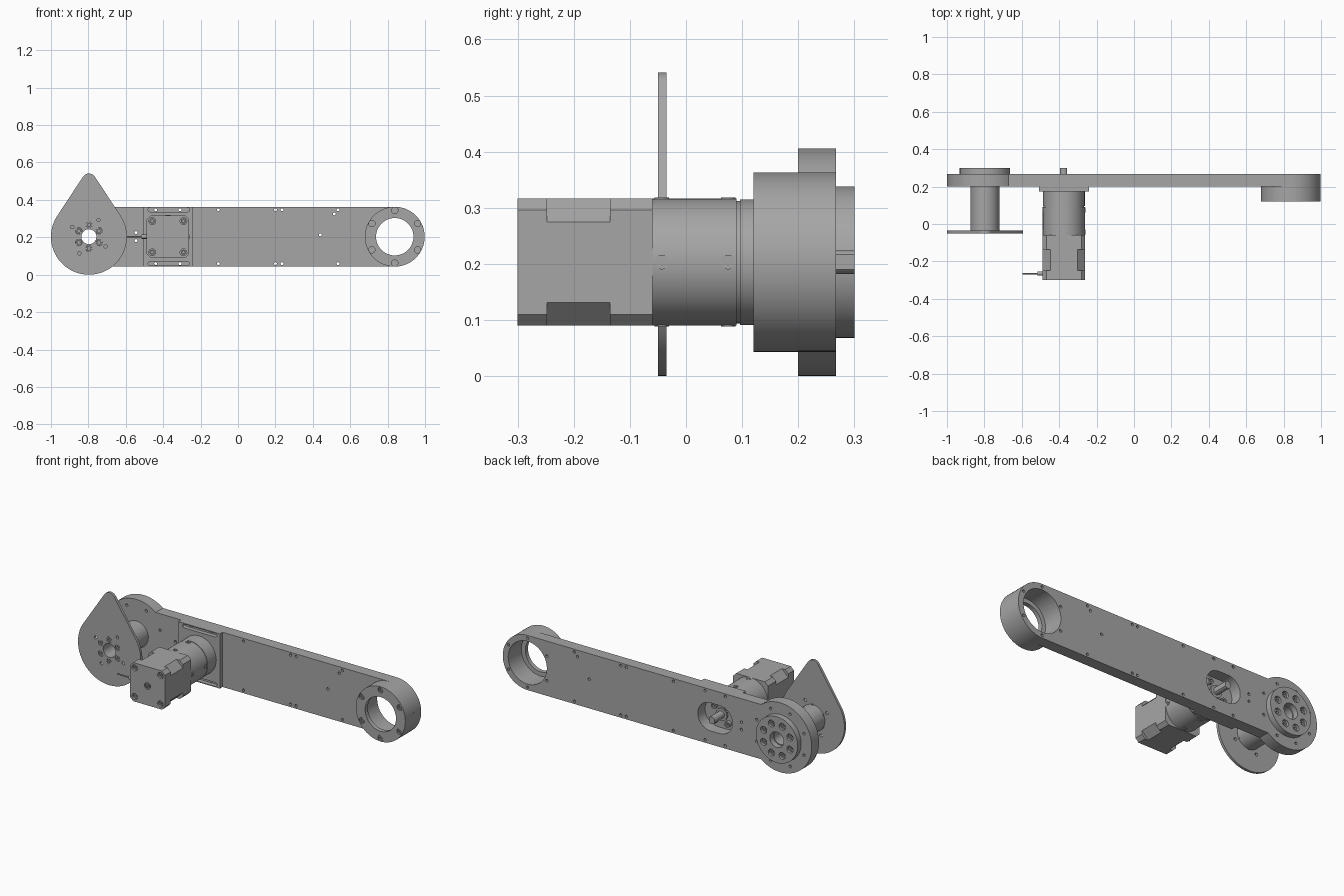
import bpy, bmesh, math
from mathutils import Matrix

if "Cube" in bpy.data.objects:
    bpy.data.objects.remove(bpy.data.objects["Cube"], do_unlink=True)

grey = bpy.data.materials.new("machined_grey")
grey.use_nodes = True
COLOUR = (0.38, 0.38, 0.38, 1)
grey.diffuse_color = COLOUR
grey.node_tree.nodes["Principled BSDF"].inputs["Base Color"].default_value = COLOUR
parts = []

ZC = 0.203                            # height of the common axis
JOINT, MOTOR, END = -0.797, -0.375, 0.838   # x of the three axes


def arc(x, z, r, a0=0, a1=360, n=48):
    """Points of an arc in the xz plane; a full turn is left open."""
    last = n if a1 - a0 == 360 else n - 1
    angles = [math.radians(a0 + (a1 - a0) * i / last) for i in range(n)]
    return [(x + r * math.cos(a), z + r * math.sin(a)) for a in angles]


def slot(x, z, half, r):
    return arc(x + half, z, r, -90, 90, 16) + arc(x - half, z, r, 90, 270, 16)


def ring(x, z, r, count, start=0):
    return arc(x, z, r, start, start + 360, count)


def chamfered(x, z, h, c):
    quarter = [(h, c - h), (h, h - c), (h - c, h), (c - h, h)]
    return [(x + a, z + b) for a, b in quarter] + \
           [(x - a, z - b) for a, b in quarter]


def build(name, solids):
    """Extrude each (outline, y0, y1) along y into one mesh object."""
    bm = bmesh.new()
    for outline, y0, y1 in solids:
        face = bm.faces.new([bm.verts.new((x, y0, z)) for x, z in outline])
        new = bmesh.ops.extrude_face_region(bm, geom=[face])["geom"]
        moved = [v for v in new if isinstance(v, bmesh.types.BMVert)]
        bmesh.ops.translate(bm, verts=moved, vec=(0, y1 - y0, 0))
    bmesh.ops.recalc_face_normals(bm, faces=bm.faces)
    mesh = bpy.data.meshes.new(name)
    bm.to_mesh(mesh)
    bm.free()
    mesh.materials.append(grey)
    obj = bpy.data.objects.new(name, mesh)
    bpy.context.collection.objects.link(obj)
    return obj


def part(name, solids, *cut_batches):
    """A solid part with each batch of separate cutters removed in turn."""
    obj = build(name, solids)
    for batch in cut_batches:
        cutter = build("cutter", batch)
        mod = obj.modifiers.new("cut", "BOOLEAN")
        mod.operation, mod.solver, mod.object = "DIFFERENCE", "EXACT", cutter
        graph = bpy.context.evaluated_depsgraph_get()
        mesh = bpy.data.meshes.new_from_object(obj.evaluated_get(graph))
        obj.modifiers.clear()
        obj.data = mesh
        bpy.data.objects.remove(cutter, do_unlink=True)
    parts.append(obj)
    return obj


def bolts(name, places, r, y0, y1):
    """Socket-head bolts; the head is at y0 and the hex recess opens there."""
    step = 0.6 * (y1 - y0)
    over = 0.01 if y1 < y0 else -0.01
    part(name, [(arc(x, z, r, n=20), y0, y1) for x, z in places],
         [(arc(x, z, r * 0.55, n=6), y0 + over, y0 + step) for x, z in places])


# Arm: long plate with a large disc at the joint and a round far end
lean = math.degrees(math.asin(0.16 / 0.203))
outline = arc(JOINT, ZC, 0.203, lean, 360 - lean, 64) + arc(END, ZC, 0.16, -90, 90, 40)
pins = [(x, ZC + s * 0.144) for s in (-1, 1)
        for x in (-0.44, -0.31, -0.105, 0.2, 0.235, 0.535)]
pins += [(0.515, 0.325), (0.44, 0.213), (-0.545, 0.225), (-0.545, 0.182)]
pins += ring(JOINT, ZC, 0.165, 8, 22.5) + ring(END, ZC, 0.143, 6, 30)
part("arm_plate", [(outline, 0.2, 0.267)],
     [(arc(x, z, 0.008, n=12), 0.1, 0.3) for x, z in pins]
     + [(arc(JOINT, ZC, 0.04), 0.1, 0.3), (arc(END, ZC, 0.125), 0.1, 0.3),
        (slot(MOTOR, ZC, 0.03, 0.082), 0.1, 0.3)])

# Bearing housing at the far end, with a stepped bore
part("bearing_housing", [(arc(END, ZC, 0.16, n=64), 0.12, 0.2)],
     [(arc(END, ZC, 0.1), 0.1, 0.3)]
     + [(arc(x, z, 0.017, n=20), 0.1, 0.132) for x, z in ring(END, ZC, 0.141, 6, 30)],
     [(arc(END, ZC, 0.125), 0.145, 0.3)])
bolts("bearing_bolts", ring(END, ZC, 0.141, 6, 30), 0.014, 0.124, 0.14)

# Joint: cam plate, hollow shaft and rear hub
cam_outline = arc(JOINT, ZC, 0.203, 147, 393, 64) + arc(JOINT, 0.503, 0.038, 33, 147, 14)
part("cam_plate", [(cam_outline, -0.05, -0.035)],
     [(arc(JOINT, ZC, 0.04), -0.1, 0.1)]
     + [(arc(x, z, 0.009, n=14), -0.1, 0.1) for x, z in ring(JOINT, ZC, 0.103, 4, 60)]
     + [(arc(x, z, 0.017, n=20), -0.1, 0.1) for x, z in ring(JOINT, ZC, 0.063, 6, 30)])
bolts("cam_bolts", ring(JOINT, ZC, 0.063, 6, 30), 0.016, -0.047, -0.03)
part("joint_shaft", [(arc(JOINT, ZC, 0.077), -0.035, 0.2)],
     [(arc(JOINT, ZC, 0.04), -0.1, 0.3)])
hub_holes = ring(JOINT, ZC, 0.092, 8, 22.5)
part("rear_hub", [(arc(JOINT, ZC, 0.135, n=64), 0.267, 0.3)],
     [(arc(JOINT, ZC, 0.045), 0.2, 0.4)]
     + [(arc(x, z, 0.02, n=20), 0.275, 0.4) for x, z in hub_holes])
bolts("hub_bolts", hub_holes, 0.016, 0.29, 0.27)

# Motor mount with adjustment slots
mount = [(-0.508, ZC - 0.16), (-0.24, ZC - 0.16), (-0.24, ZC + 0.16), (-0.508, ZC + 0.16)]
part("motor_mount", [(mount, 0.175, 0.2)],
     [(slot(-0.37, ZC + s * 0.144, 0.1, 0.011), 0.1, 0.3) for s in (-1, 1)])
corners = ring(MOTOR, ZC, 0.062, 4, 45)
bolts("mount_bolts", corners, 0.017, 0.22, 0.198)
part("pilot_collar", [(arc(MOTOR, ZC, 0.036), 0.198, 0.21)])
part("output_shaft", [(arc(MOTOR, ZC, 0.021, 40, 320, 28), 0.2, 0.3)])

# Gearbox: stacked drums with a thin groove between
part("gearbox", [(arc(MOTOR, ZC, r, n=64), y0, y1) for r, y0, y1 in
                 ((0.113, -0.06, 0.09), (0.109, 0.09, 0.096), (0.112, 0.096, 0.176))])

# Cross-head screws around the gearbox
for y in (-0.043, 0.075):
    for quarter in range(4):
        head = [(arc(0, 0, 0.013, n=20), -0.115, -0.1)]
        cross = [([(-0.009, -0.002), (-0.002, -0.002), (-0.002, -0.009), (0.002, -0.009),
                   (0.002, -0.002), (0.009, -0.002), (0.009, 0.002), (0.002, 0.002),
                   (0.002, 0.009), (-0.002, 0.009), (-0.002, 0.002), (-0.009, 0.002)],
                  -0.13, -0.111)]
        screw = part("gearbox_screw", head, cross)
        screw.data.transform(Matrix.Translation((MOTOR, y, ZC))
                             @ Matrix.Rotation(quarter * math.pi / 2, 4, "Y")
                             @ Matrix.Rotation(math.pi / 2, 4, "X"))

# Motor: end caps, waist with deep corner cuts, bolts and rear boss
motor_bolts = ring(MOTOR, ZC, 0.118, 4, 45)
part("motor_rear_cap", [(chamfered(MOTOR, ZC, 0.113, 0.02), -0.3, -0.248)],
     [(arc(x, z, 0.018, n=20), -0.4, -0.28) for x, z in motor_bolts]
     + [(arc(MOTOR, ZC, 0.02, n=24), -0.4, -0.292)])
part("motor_waist", [(chamfered(MOTOR, ZC, 0.113, 0.041), -0.248, -0.135)])
part("motor_front_cap", [(chamfered(MOTOR, ZC, 0.113, 0.02), -0.135, -0.06)])
bolts("motor_bolts", motor_bolts, 0.014, -0.292, -0.275)
bolts("motor_rear_boss", [(MOTOR, ZC)], 0.013, -0.299, -0.285)

# Cable leaving the side of the motor
for name, r, x0, x1 in (("cable", 0.004, -0.595, -0.5), ("cable_gland", 0.011, -0.515, -0.485)):
    piece = part(name, [(arc(0, 0, r, n=16), x0, x1)])
    piece.data.transform(Matrix.Translation((0, -0.265, ZC))
                         @ Matrix.Rotation(-math.pi / 2, 4, "Z"))

bpy.ops.object.select_all(action="DESELECT")
for obj in parts:
    obj.select_set(True)
bpy.context.view_layer.objects.active = parts[0]
bpy.ops.object.shade_smooth_by_angle(angle=math.radians(30))
